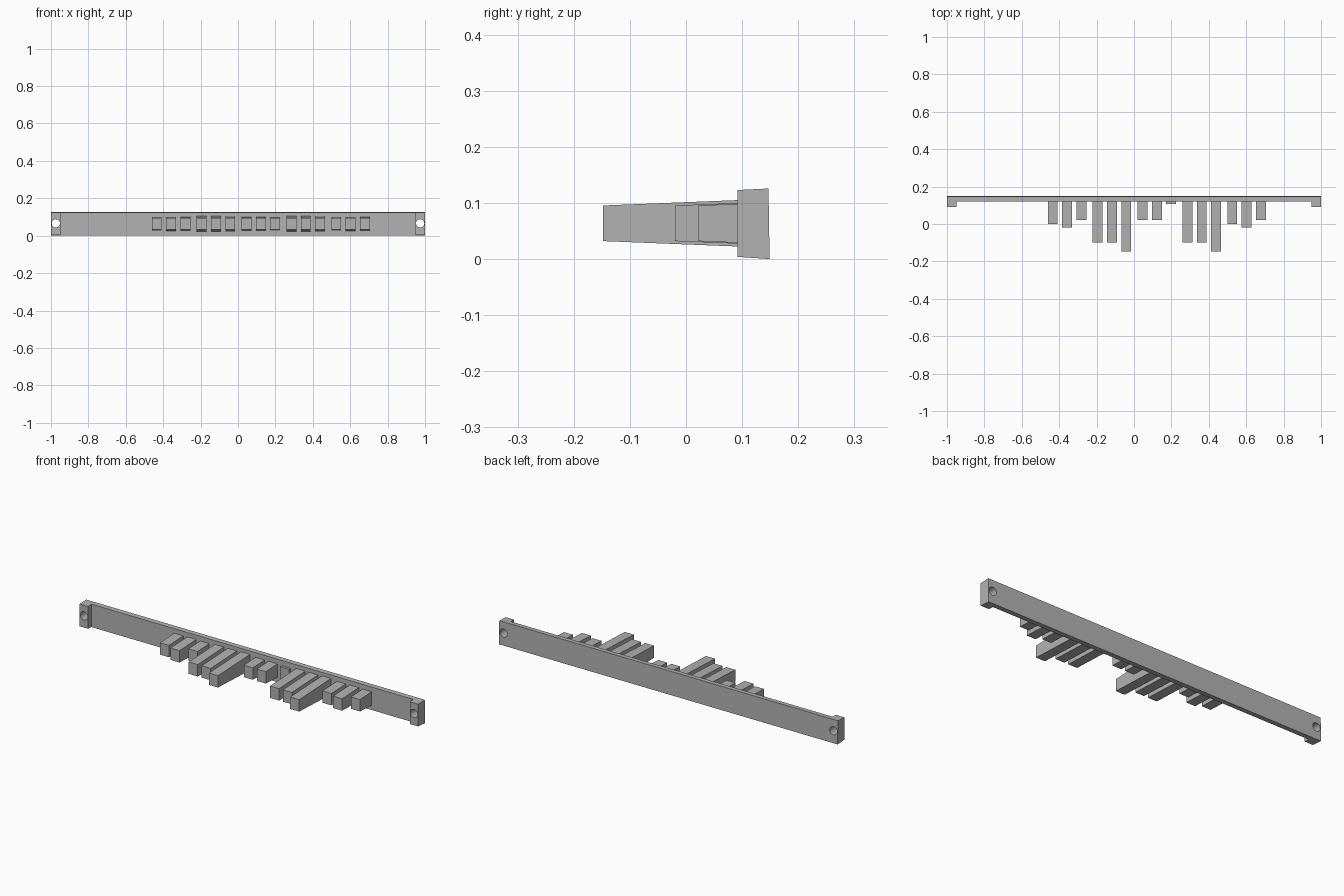
import bpy, bmesh, math

cube = bpy.data.objects.get("Cube")
if cube:
    bpy.data.objects.remove(cube, do_unlink=True)

grey = bpy.data.materials.new("plain_grey")
grey.use_nodes = True
grey.diffuse_color = (0.45, 0.45, 0.45, 1)
grey.node_tree.nodes["Principled BSDF"].inputs["Base Color"].default_value = (0.45, 0.45, 0.45, 1)


def extrude_profile(name, profile, x0, x1):
    """Prism along x from a closed (y, z) profile."""
    bm = bmesh.new()
    face = bm.faces.new([bm.verts.new((x0, y, z)) for y, z in profile])
    out = bmesh.ops.extrude_face_region(bm, geom=[face])
    moved = [v for v in out["geom"] if isinstance(v, bmesh.types.BMVert)]
    bmesh.ops.translate(bm, verts=moved, vec=(x1 - x0, 0, 0))
    bmesh.ops.recalc_face_normals(bm, faces=bm.faces)
    mesh = bpy.data.meshes.new(name)
    bm.to_mesh(mesh)
    bm.free()
    mesh.materials.append(grey)
    obj = bpy.data.objects.new(name, mesh)
    bpy.context.collection.objects.link(obj)
    return obj


# Rail: shallow channel section whose end stops stand forward of the plate
DRAFT = 0.05
STOP_Y, PLATE_Y = 0.092, 0.121


def top(y):
    return 0.123 + DRAFT * (y - STOP_Y)


def bottom(y):
    return 0.004 - 0.07 * (y - STOP_Y)


def rail_profile(front):
    return [(front, bottom(front)), (0.149, 0), (0.147, top(0.147)), (front, top(front))]


rail = extrude_profile("back_rail", rail_profile(PLATE_Y), -1, 1)
stops = [extrude_profile("end_stop", rail_profile(STOP_Y), *span)
         for span in ((-1, -0.95), (0.95, 1))]

# Screw holes through both ends
cutters = []
for x in (-0.974, 0.974):
    bpy.ops.mesh.primitive_cylinder_add(vertices=24, radius=0.022, depth=0.3,
                                        location=(x, 0.12, 0.066),
                                        rotation=(math.pi / 2, 0, 0))
    hole = bpy.context.object
    hole.name = "hole_cutter"
    hole.data.materials.append(grey)
    cutters.append(hole)


def apply_boolean(obj, other, operation):
    mod = obj.modifiers.new("cut", "BOOLEAN")
    mod.operation = operation
    mod.solver = "EXACT"
    mod.object = other
    bpy.context.view_layer.objects.active = obj
    bpy.ops.object.modifier_apply(modifier=mod.name)
    bpy.data.objects.remove(other, do_unlink=True)


for stop in stops:
    apply_boolean(rail, stop, "UNION")
for hole in cutters:
    apply_boolean(rail, hole, "DIFFERENCE")

# Teeth: five groups of three, each tapering slightly towards its tip
tips = [(0, -0.02, 0.022), (-0.1, -0.1, -0.148), (0.022, 0.022, 0.108),
        (-0.1, -0.1, -0.148), (0, -0.02, 0.022)]
root = PLATE_Y + 0.005
for g, group in enumerate(tips):
    for i, tip in enumerate(group):
        x = -0.461 + 0.24 * g + 0.0765 * i
        rise = 0.04 * (root - tip)
        extrude_profile("tooth_%d_%d" % (g + 1, i + 1),
                        [(tip, 0.032), (root, 0.032 - rise),
                         (root, 0.0955 + rise), (tip, 0.0955)], x, x + 0.053)
